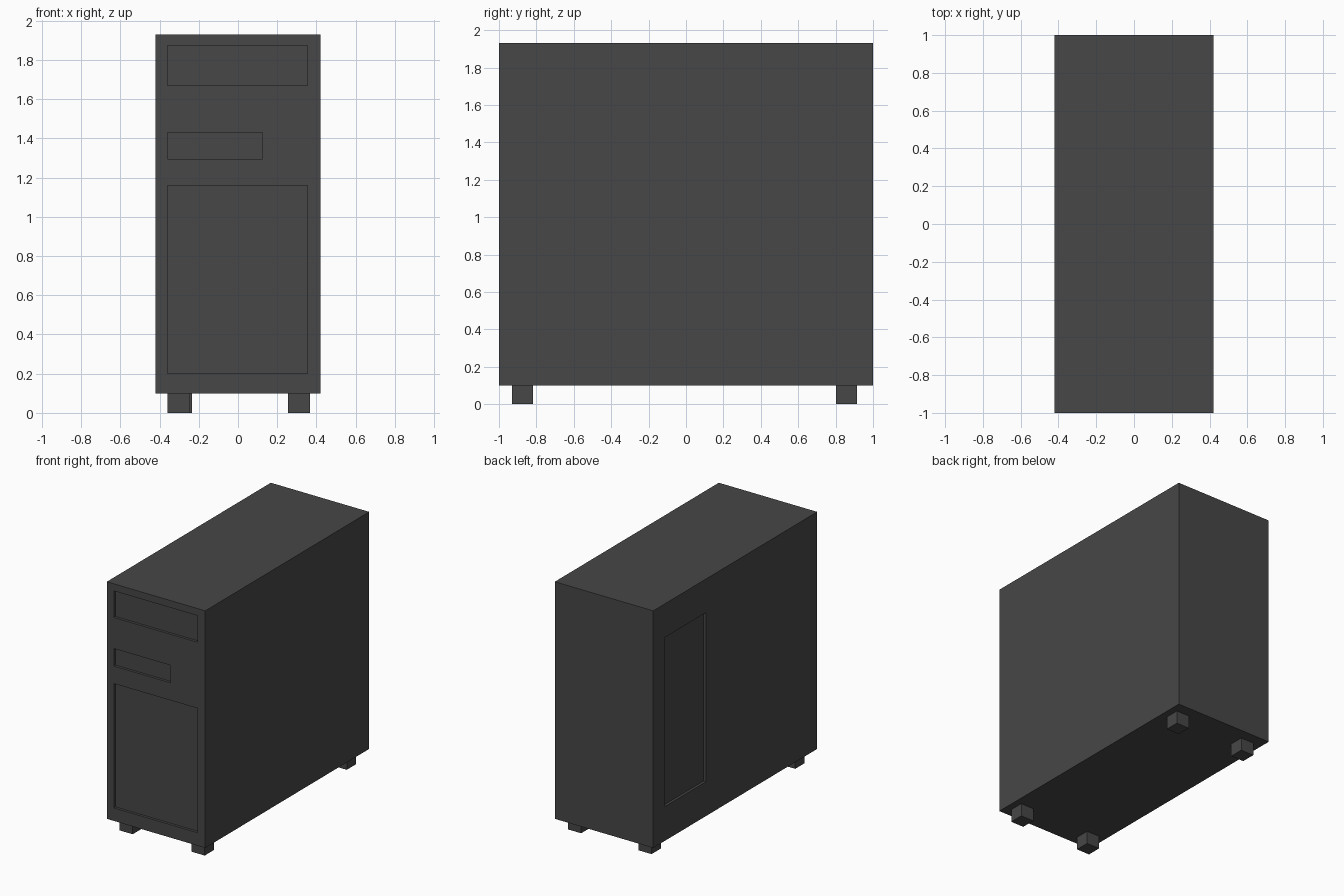
import bpy
import bmesh
from mathutils import Vector

if "Cube" in bpy.data.objects:
    bpy.data.objects.remove(bpy.data.objects["Cube"])

grey = bpy.data.materials.new("dark grey metal")
grey.diffuse_color = (0.063, 0.063, 0.063, 1)
grey.use_nodes = True
grey.node_tree.nodes["Principled BSDF"].inputs["Base Color"].default_value = grey.diffuse_color


def box(name, lo, hi):
    """Axis-aligned box between two corners."""
    lo, hi = Vector(lo), Vector(hi)
    bm = bmesh.new()
    bmesh.ops.create_cube(bm, size=1)
    for v in bm.verts:
        v.co = Vector(((lo[i] + hi[i]) / 2 + v.co[i] * (hi[i] - lo[i])) for i in range(3))
    mesh = bpy.data.meshes.new(name)
    bm.to_mesh(mesh)
    bm.free()
    obj = bpy.data.objects.new(name, mesh)
    bpy.context.collection.objects.link(obj)
    mesh.materials.append(grey)
    return obj


# Case body
W, L, Z0, Z1, DEPTH = 0.42, 1.0, 0.10, 1.93, 0.02
body = box("case_body", (-W, -L, Z0), (W, L, Z1))


def recess(name, lo, hi):
    """Cut a shallow pocket into the body."""
    cutter = box(name, lo, hi)
    cutter.hide_render = True
    cutter.hide_viewport = True
    mod = body.modifiers.new(name, 'BOOLEAN')
    mod.operation = 'DIFFERENCE'
    mod.solver = 'EXACT'
    mod.object = cutter


# Front pockets: upper drive bay, small slot, large lower panel
for name, x1, z0, z1 in (("upper_bay_cutter", 0.355, 1.67, 1.875),
                         ("slot_cutter", 0.125, 1.295, 1.43),
                         ("lower_panel_cutter", 0.355, 0.20, 1.16)):
    recess(name, (-0.36, -L - 0.1, z0), (x1, -L + DEPTH, z1))

# Left side pocket near the back
recess("side_panel_cutter", (-W - 0.1, 0.355, 0.365), (-W + DEPTH, 0.855, 1.67))

# Feet
for name, x, y in (("front_left_foot", -0.36, -0.93), ("front_right_foot", 0.255, -0.93),
                   ("back_left_foot", -0.347, 0.803), ("back_right_foot", 0.255, 0.803)):
    box(name, (x, y, 0), (x + 0.112, y + 0.112, Z0))
